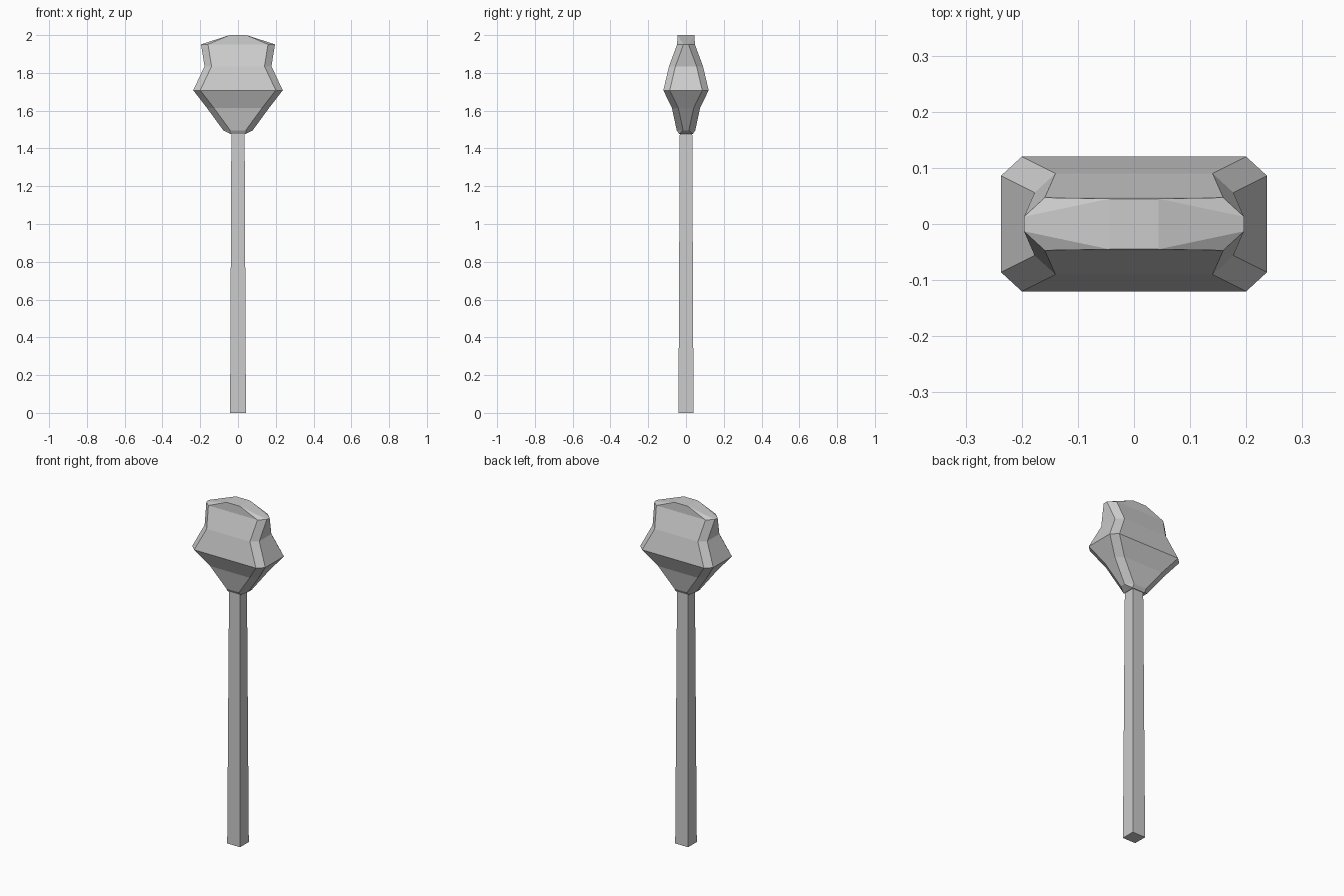
import bpy, bmesh

if "Cube" in bpy.data.objects:
    bpy.data.objects.remove(bpy.data.objects["Cube"])


def finish(bm, name):
    bmesh.ops.recalc_face_normals(bm, faces=bm.faces[:])
    mesh = bpy.data.meshes.new(name)
    bm.to_mesh(mesh)
    bm.free()
    obj = bpy.data.objects.new(name, mesh)
    bpy.context.collection.objects.link(obj)
    return obj


def rect_ring(bm, x, y, z):
    return [bm.verts.new((sx * x, sy * y, z))
            for sx, sy in ((1, -1), (1, 1), (-1, 1), (-1, -1))]


def octagon_ring(bm, x, y, z, cx=0.037, cy=0.034):
    """Rectangle with cut corners; verts 2i and 2i+1 flank corner i."""
    pts = [(x - cx, -y), (x, cy - y), (x, y - cy), (x - cx, y),
           (cx - x, y), (-x, y - cy), (-x, cy - y), (cx - x, -y)]
    return [bm.verts.new((px, py, z)) for px, py in pts]


def bridge(bm, a, b):
    n = len(a)
    for i in range(n):
        j = (i + 1) % n
        bm.faces.new((a[i], a[j], b[j], b[i]))


def cap(bm, octo, rect):
    """Close an octagon onto a rectangle: corner triangles, front/back and end quads."""
    for i in range(4):
        j = (i + 1) % 4
        bm.faces.new((octo[2 * i], octo[2 * i + 1], rect[i]))
        bm.faces.new((octo[2 * i + 1], octo[(2 * i + 2) % 8], rect[j], rect[i]))
    bm.faces.new(rect)


# Square tapered shaft
bm = bmesh.new()
low = rect_ring(bm, 0.042, 0.040, 0.0)
high = rect_ring(bm, 0.035, 0.033, 1.49)
bridge(bm, low, high)
bm.faces.new(low)
bm.faces.new(high)
finish(bm, "handle")

# Faceted head: half width, half depth, height
levels = [(0.078, 0.049, 1.496), (0.165, 0.075, 1.615), (0.237, 0.120, 1.708),
          (0.177, 0.090, 1.835), (0.196, 0.047, 1.951)]
bm = bmesh.new()
rings = [octagon_ring(bm, *level) for level in levels]
for a, b in zip(rings, rings[1:]):
    bridge(bm, a, b)
cap(bm, rings[-1], rect_ring(bm, 0.044, 0.045, 2.0))
cap(bm, rings[0], rect_ring(bm, 0.042, 0.037, 1.477))
finish(bm, "head")
